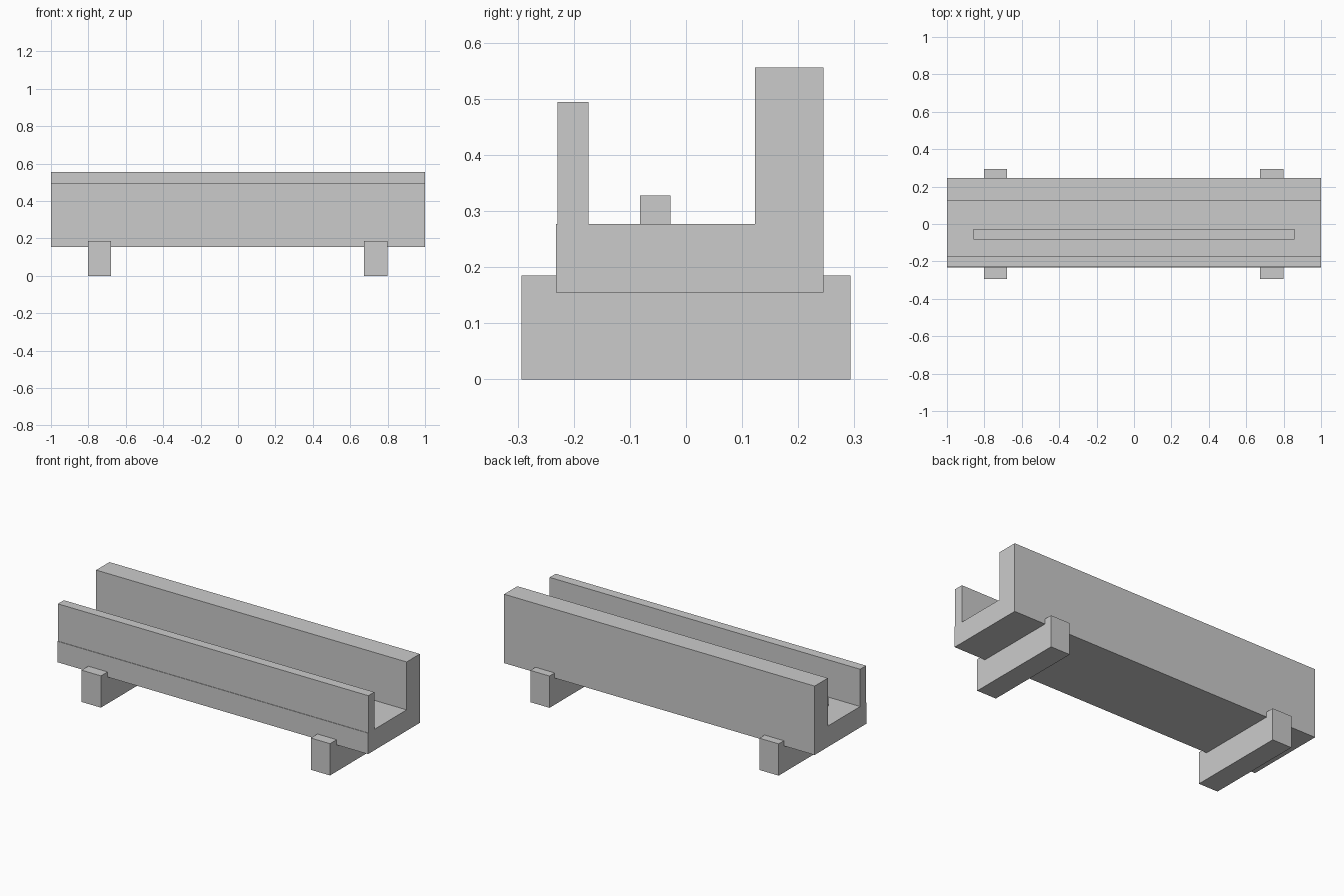
import bpy
import bmesh

if "Cube" in bpy.data.objects:
    bpy.data.objects.remove(bpy.data.objects["Cube"])


def extrude_x(name, profile, x0, x1):
    """Extrude a closed (y, z) profile along x."""
    bm = bmesh.new()
    face = bm.faces.new([bm.verts.new((x0, y, z)) for y, z in profile])
    result = bmesh.ops.extrude_face_region(bm, geom=[face])
    verts = [g for g in result["geom"] if isinstance(g, bmesh.types.BMVert)]
    bmesh.ops.translate(bm, vec=(x1 - x0, 0, 0), verts=verts)
    bmesh.ops.recalc_face_normals(bm, faces=bm.faces)
    mesh = bpy.data.meshes.new(name)
    bm.to_mesh(mesh)
    bm.free()
    obj = bpy.data.objects.new(name, mesh)
    bpy.context.collection.objects.link(obj)
    return obj


def rect(y0, y1, z0, z1):
    return [(y0, z0), (y1, z0), (y1, z1), (y0, z1)]


# Trough: floor, thick tall back wall and thin, slightly inset front wall
extrude_x("trough", [
    (-0.232, 0.155), (0.245, 0.155), (0.245, 0.556), (0.123, 0.556),
    (0.123, 0.277), (-0.174, 0.277), (-0.174, 0.494), (-0.229, 0.494),
    (-0.229, 0.277), (-0.232, 0.277)], -1.0, 1.0)

# Low rail lying on the trough floor
extrude_x("floor_rail", rect(-0.082, -0.028, 0.277, 0.328), -0.859, 0.859)

# Cross beams that the trough is let into
for name, x in (("left_foot", -0.740), ("right_foot", 0.736)):
    extrude_x(name, rect(-0.293, 0.293, 0.0, 0.185), x - 0.062, x + 0.062)
